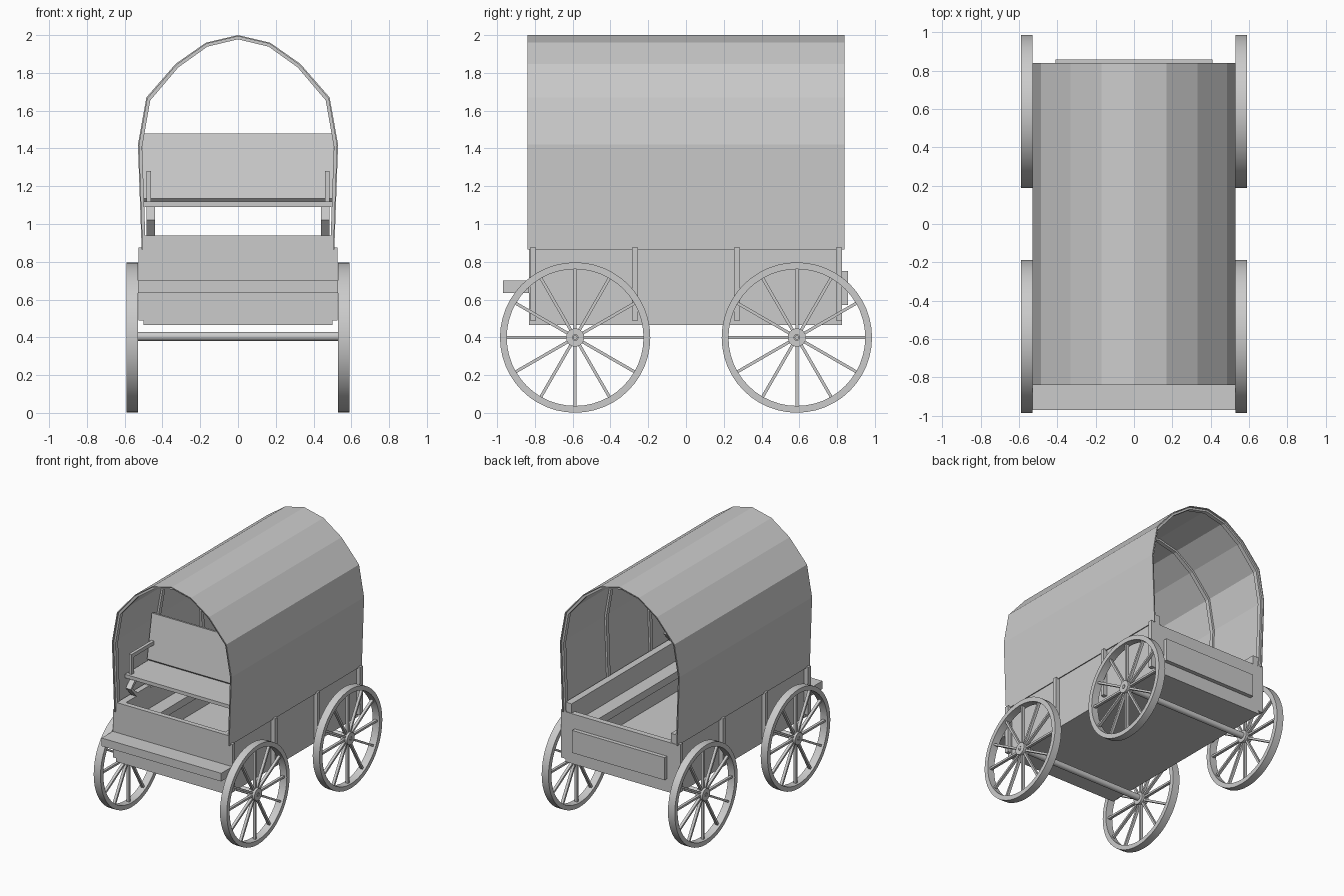
import bpy, bmesh
from math import pi, cos, sin
from mathutils import Matrix, Vector

if "Cube" in bpy.data.objects:
    bpy.data.objects.remove(bpy.data.objects["Cube"])


def finish(name, bm, smooth=False):
    bmesh.ops.recalc_face_normals(bm, faces=bm.faces)
    me = bpy.data.meshes.new(name)
    bm.to_mesh(me)
    bm.free()
    ob = bpy.data.objects.new(name, me)
    bpy.context.collection.objects.link(ob)
    if smooth:
        bpy.ops.object.select_all(action='DESELECT')
        ob.select_set(True)
        bpy.context.view_layer.objects.active = ob
        bpy.ops.object.shade_smooth_by_angle(angle=0.6)
    return ob


def add_box(bm, x, y, z, mat=None):
    size = (x[1] - x[0], y[1] - y[0], z[1] - z[0])
    mid = Vector((sum(x) / 2, sum(y) / 2, sum(z) / 2))
    m = Matrix.Translation(mid) @ Matrix.Diagonal((*size, 1))
    bmesh.ops.create_cube(bm, size=1, matrix=(mat or Matrix()) @ m)


def box(name, x, y, z):
    bm = bmesh.new()
    add_box(bm, x, y, z)
    return finish(name, bm)


def prism(name, pts, axis, lo, hi):
    # extrude a closed 2D outline along x or y
    bm = bmesh.new()
    place = (lambda a, b: (lo, a, b)) if axis == 'x' else (lambda a, b: (a, lo, b))
    f = bm.faces.new([bm.verts.new(place(a, b)) for a, b in pts])
    r = bmesh.ops.extrude_face_region(bm, geom=[f])
    d = (hi - lo, 0, 0) if axis == 'x' else (0, hi - lo, 0)
    bmesh.ops.translate(bm, vec=d, verts=[v for v in r['geom'] if isinstance(v, bmesh.types.BMVert)])
    return finish(name, bm)


def add_ring(bm, profile, n):
    # revolve a closed (x, radius) profile around the x axis
    rings = [[bm.verts.new((x, r * cos(2 * pi * i / n), r * sin(2 * pi * i / n)))
              for x, r in profile] for i in range(n)]
    k = len(profile)
    for i in range(n):
        a, b = rings[i], rings[(i + 1) % n]
        for j in range(k):
            bm.faces.new((a[j], a[(j + 1) % k], b[(j + 1) % k], b[j]))


# wagon box
box("floor", (-0.49, 0.49), (-0.82, 0.82), (0.465, 0.53))
box("front_board", (-0.5, 0.5), (-0.83, -0.79), (0.465, 0.94))
box("tailgate", (-0.49, 0.49), (0.78, 0.825), (0.465, 0.865))
box("tailgate_panel", (-0.41, 0.41), (0.82, 0.857), (0.57, 0.75))
box("footboard", (-0.53, 0.53), (-0.97, -0.83), (0.635, 0.70))

posts_y = (-0.81, -0.27, 0.27, 0.81)
for s, side in ((-1, "left"), (1, "right")):
    def sx(a, b):
        return tuple(sorted((s * a, s * b)))
    box(side + "_wall", sx(0.44, 0.495), (-0.82, 0.82), (0.465, 0.94))
    box(side + "_bench", sx(0.33, 0.445), (-0.79, 0.79), (0.72, 0.78))
    bm = bmesh.new()
    for y in posts_y:
        add_box(bm, sx(0.485, 0.528), (y - 0.016, y + 0.016), (0.49, 0.875))
    finish(side + "_posts", bm)

    # seat spring: flat six-sided loop
    outer = [(-0.73, 1.02), (-0.66, 1.09), (-0.48, 1.09), (-0.41, 1.02), (-0.48, 0.94), (-0.66, 0.94)]
    inner = [(-0.57 + (y + 0.57) * 0.84, 1.015 + (z - 1.015) * 0.7) for y, z in outer]
    bm = bmesh.new()
    x0, x1 = sx(0.44, 0.485)
    loops = [[bm.verts.new((x, y, z)) for y, z in pts]
             for x, pts in ((x0, outer), (x1, outer), (x1, inner), (x0, inner))]
    for j in range(4):
        a, b = loops[j], loops[(j + 1) % 4]
        for i in range(6):
            bm.faces.new((a[i], a[(i + 1) % 6], b[(i + 1) % 6], b[i]))
    finish(side + "_seat_spring", bm)

    # armrest frame
    bm = bmesh.new()
    add_box(bm, sx(0.46, 0.485), (-0.69, -0.385), (1.25, 1.28))
    add_box(bm, sx(0.46, 0.485), (-0.69, -0.66), (1.12, 1.25))
    finish(side + "_armrest", bm)

# seat and reclined backrest
box("seat", (-0.505, 0.505), (-0.71, -0.40), (1.09, 1.118))
prism("seat_back", [(-0.43, 1.135), (-0.37, 1.48), (-0.345, 1.475), (-0.405, 1.11)], 'x', -0.505, 0.505)

# canvas cover and bows
half = [(0.51, 0.865), (0.53, 1.42), (0.485, 1.67), (0.33, 1.848), (0.17, 1.96)]
arch = half + [(0, 2.0)] + [(-x, z) for x, z in reversed(half)]


def inset(t):
    return [(x * (1 - t / 0.52), 0.865 + (z - 0.865) * (1 - t / 1.135)) for x, z in arch]


prism("canvas_cover", arch + inset(0.007)[::-1], 'y', -0.84, 0.84)
for i, y in enumerate(posts_y):
    prism("bow_%d" % (i + 1), inset(0.006) + inset(0.022)[::-1], 'y', y - 0.016, y + 0.016)

# wheels and axles
R, WY, WZ = 0.398, 0.587, 0.399
for wy, end in ((-WY, "front"), (WY, "rear")):
    bm = bmesh.new()
    bmesh.ops.create_cone(bm, cap_ends=True, segments=16, radius1=0.024, radius2=0.024, depth=1.1,
                          matrix=Matrix.Translation((0, wy, 0.405)) @ Matrix.Rotation(pi / 2, 4, 'Y'))
    finish(end + "_axle", bm, True)
    for s, side in ((-1, "left"), (1, "right")):
        bm = bmesh.new()
        add_ring(bm, [(-0.03, R), (0.03, R), (0.03, R - 0.036), (-0.03, R - 0.036)], 48)
        add_ring(bm, [(-0.03, 0.048), (0.03, 0.048), (0.03, 0.015), (-0.03, 0.015)], 24)
        for k in range(12):
            add_box(bm, (-0.011, 0.011), (-0.008, 0.008), (0.04, R - 0.03),
                    Matrix.Rotation(k * pi / 6, 4, 'X'))
        bmesh.ops.create_cone(bm, cap_ends=True, segments=12, radius1=0.012, radius2=0.012, depth=0.06,
                              matrix=Matrix.Rotation(pi / 2, 4, 'Y'))
        wheel = finish(end + "_" + side + "_wheel", bm, True)
        wheel.location = (s * 0.56, wy, WZ)
